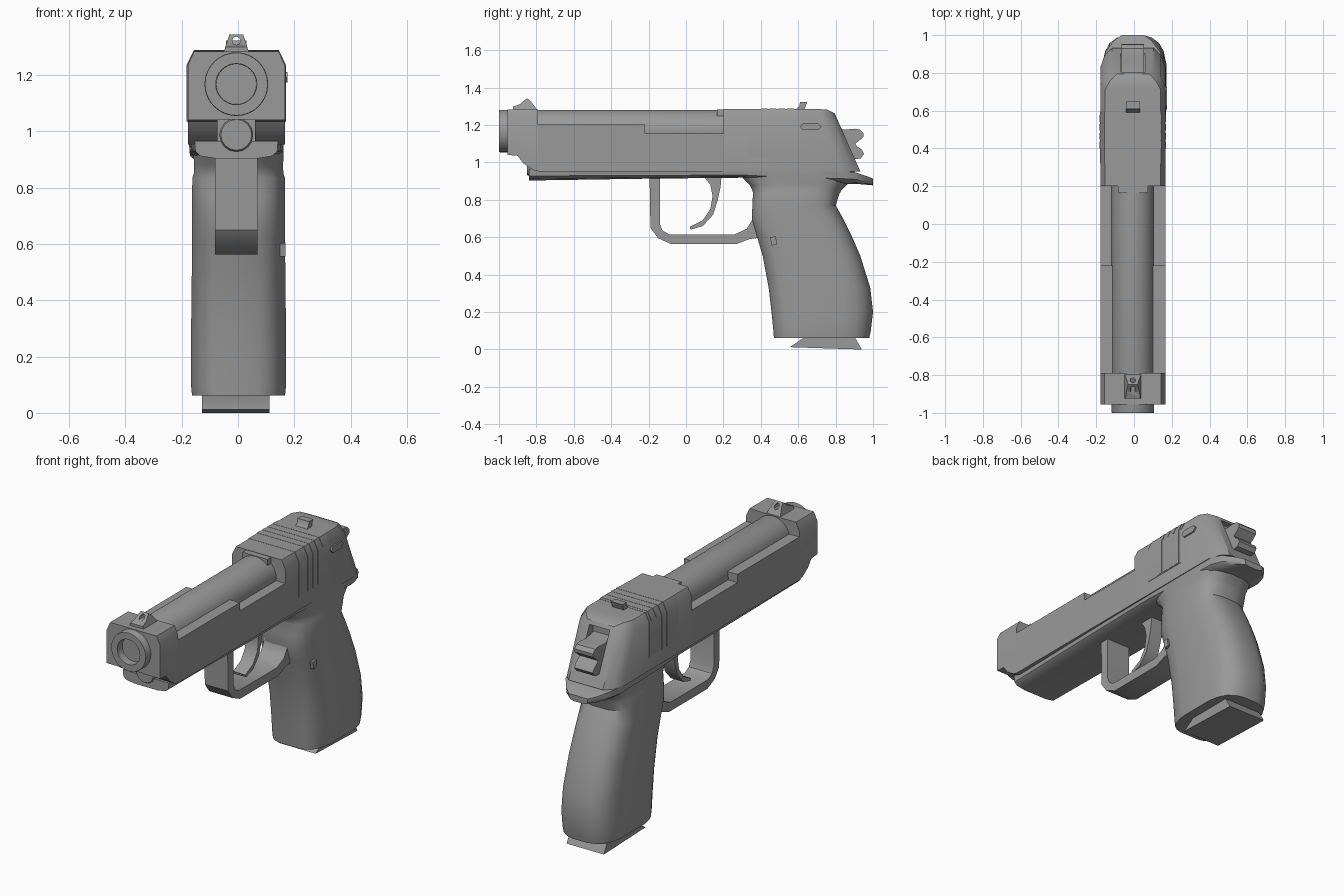
import bpy, bmesh, math

CX = -0.006   # centre line of the body
grey = bpy.data.materials.new("gunmetal grey")
grey.diffuse_color = (0.32, 0.32, 0.32, 1)


def finish(name, bm):
    bmesh.ops.recalc_face_normals(bm, faces=bm.faces)
    me = bpy.data.meshes.new(name)
    bm.to_mesh(me)
    bm.free()
    me.materials.append(grey)
    ob = bpy.data.objects.new(name, me)
    bpy.context.collection.objects.link(ob)
    return ob


def loft(name, rings, cx=CX):
    """Skin a list of equal-length closed rings and cap both ends."""
    bm = bmesh.new()
    vs = [[bm.verts.new((x + cx, y, z)) for x, y, z in r] for r in rings]
    n = len(vs[0])
    for a, b in zip(vs, vs[1:]):
        for i in range(n):
            j = (i + 1) % n
            bm.faces.new((a[i], a[j], b[j], b[i]))
    bm.faces.new(vs[0])
    bm.faces.new(vs[-1])
    return finish(name, bm)


def prism(name, pts, x0, x1):
    """Extrude a side profile of (y, z) points across x."""
    return loft(name, [[(x, y, z) for y, z in pts] for x in (x0, x1)])


def box(name, x0, x1, y0, y1, z0, z1):
    return prism(name, [(y0, z0), (y1, z0), (y1, z1), (y0, z1)], x0, x1)


def mirrored(half):
    """Half outline (x >= 0) to a full closed outline."""
    return half + [(-p[0],) + tuple(p[1:]) for p in reversed(half)]


def turned(name, prof, cz, seg=32):
    """Lathe (radius, y) points round a lengthwise axis."""
    return loft(name, [[(r * math.cos(2 * math.pi * i / seg), y, cz + r * math.sin(2 * math.pi * i / seg))
                        for i in range(seg)] for r, y in prof])


def cut(target, cutter):
    mod = target.modifiers.new("cut", 'BOOLEAN')
    mod.object, mod.operation, mod.solver = cutter, 'DIFFERENCE', 'EXACT'
    bpy.context.view_layer.objects.active = target
    bpy.ops.object.modifier_apply(modifier="cut")
    bpy.data.objects.remove(cutter)


# Slide nose: chamfered top, rising chin, open channel underneath
def nose_ring(y, bot):
    return [(x, y, z) for x, z in mirrored([(0.172, bot), (0.172, 1.235), (0.15, 1.283)])]


nose = loft("slide_nose", [nose_ring(y, b) for y, b in
                           [(-0.955, 1.04), (-0.9, 1.035), (-0.87, 0.995), (-0.82, 0.96), (-0.79, 0.952)]])
cut(nose, box("rod_channel", -0.066, 0.066, -1.0, -0.7, 0.9, 1.042))

# Slide side rails below the open top
prism("slide_rails", [(-0.79, 0.952), (0.2, 0.952), (0.2, 1.155), (-0.22, 1.155),
                      (-0.22, 1.203), (-0.79, 1.203)], -0.172, 0.172)


# Rear slide: closed block whose back end leans forward and narrows
def rear_ring(ytop, ybot, w, top):
    out = []
    for x, z in mirrored([(w, 0.952), (w, top - 0.05), (w - 0.025, top)]):
        t = (z - 0.952) / (1.285 - 0.952)
        out.append((x, ybot + (ytop - ybot) * t, z))
    return out


rear = loft("rear_slide", [rear_ring(0.2, 0.2, 0.172, 1.285), rear_ring(0.71, 0.83, 0.172, 1.285),
                           rear_ring(0.755, 0.895, 0.148, 1.282), rear_ring(0.785, 0.932, 0.11, 1.262)])
cut(rear, box("hammer_slot", -0.065, 0.065, 0.77, 1.1, 1.02, 1.24))

# Barrel with open bore, and its locking hood
turned("barrel", [(0.113, 0.2), (0.113, -0.994), (0.111, -1.0), (0.073, -1.0), (0.068, -0.85)], 1.167)
box("barrel_hood", -0.08, 0.08, 0.165, 0.2, 1.2, 1.283)
turned("guide_rod", [(0.06, -0.7), (0.06, -0.84), (0.055, -0.85)], 0.987, 16)


# Frame under the slide, ending in the rear tang
def frame_ring(y, bot, w, top=0.955):
    h = top - bot
    return [(x, y, z) for x, z in mirrored([(w, top), (w * 0.98, top - 0.6 * h),
                                            (w * 0.86, top - 0.86 * h), (w * 0.5, bot)])]


loft("frame", [frame_ring(y, b, w, t) for y, b, w, t in
               [(-0.84, 0.903, 0.148, 0.965), (-0.2, 0.913, 0.16, 0.955), (0.3, 0.918, 0.166, 0.955),
                (0.5, 0.9, 0.168, 0.955), (0.84, 0.885, 0.168, 0.955), (0.91, 0.885, 0.145, 0.945),
                (0.97, 0.88, 0.1, 0.925), (1.0, 0.877, 0.06, 0.913)]])

# Grip: stacked rounded sections (z, front y, rear y, half width)
levels = [(0.95, 0.28, 0.9, 0.16), (0.92, 0.30, 0.90, 0.16), (0.88, 0.34, 0.86, 0.158),
          (0.85, 0.355, 0.83, 0.159), (0.835, 0.358, 0.822, 0.164), (0.77, 0.355, 0.80, 0.165),
          (0.70, 0.352, 0.84, 0.165), (0.62, 0.375, 0.88, 0.165), (0.5, 0.41, 0.932, 0.166),
          (0.33, 0.442, 0.985, 0.168), (0.2, 0.457, 1.0, 0.169), (0.1, 0.467, 0.988, 0.169),
          (0.062, 0.47, 0.98, 0.165)]
section = [(0.0, 0.4), (0.02, 0.6), (0.06, 0.77), (0.12, 0.88), (0.2, 0.95), (0.27, 1.0), (0.72, 1.0),
           (0.84, 0.92), (0.92, 0.78), (0.975, 0.55), (1.0, 0.28)]
loft("grip", [[(x, y, z) for x, y in mirrored([(w * k, yf + (yr - yf) * t) for t, k in section])]
              for z, yf, yr, w in levels], cx=0.002)

# Magazine base
prism("magazine_base", [(0.555, 0.012), (0.92, 0.0), (0.94, 0.0), (0.9, 0.07), (0.64, 0.07)], -0.122, 0.118)

# Trigger guard
prism("trigger_guard", [(-0.195, 0.93), (-0.19, 0.65), (-0.15, 0.595), (-0.08, 0.563), (0.27, 0.563),
                        (0.34, 0.59), (0.42, 0.6), (0.4, 0.75), (0.365, 0.75), (0.352, 0.69),
                        (0.325, 0.645), (0.26, 0.615), (-0.09, 0.615), (-0.125, 0.635),
                        (-0.14, 0.67), (-0.14, 0.93)], -0.075, 0.075)

# Trigger
prism("trigger", [(0.09, 0.93), (0.13, 0.88), (0.142, 0.82), (0.13, 0.75), (0.09, 0.69), (0.02, 0.655),
                  (0.025, 0.64), (0.09, 0.66), (0.145, 0.72), (0.17, 0.8), (0.185, 0.87), (0.19, 0.93)],
      -0.04, 0.04)

# Hammer with two rounded lobes
prism("hammer", [(0.76, 1.03), (0.91, 1.018), (0.935, 1.022), (0.952, 1.045), (0.94, 1.068), (0.915, 1.085),
                 (0.905, 1.1), (0.925, 1.115), (0.948, 1.135), (0.95, 1.155), (0.93, 1.175), (0.9, 1.18),
                 (0.85, 1.175), (0.76, 1.19)], -0.06, 0.06)

# Front sight: tapered post with a hole through it
post = [(-0.925, 1.28), (-0.925, 1.298), (-0.89, 1.31), (-0.85, 1.343), (-0.828, 1.325), (-0.795, 1.28)]
sight = loft("front_sight", [[(s * (0.045 - 0.32 * (z - 1.28)), y, z) for y, z in post] for s in (-1, 1)])
cut(sight, turned("sight_hole", [(0.015, -1.0), (0.015, -0.7)], 1.321, 8))

# Rear sight: leaning block
prism("rear_sight", [(0.585, 1.28), (0.605, 1.3), (0.61, 1.322), (0.648, 1.322), (0.632, 1.28)], -0.037, 0.037)


# Raised band on the rear slide with shallow grip ribs on both sides
def band(name, y0, y1, e, bot):
    outline = mirrored([(0.172 + e, bot), (0.172 + e, 1.236), (0.147 + e, 1.285 + e * 0.6)])
    return loft(name, [[(x, y, z) for x, z in outline] for y in (y0, y1)])


band("slide_band", 0.32, 0.595, 0.002, 1.03)
for i in range(4):
    y = 0.4 + i * 0.047
    band(f"slide_rib_{i + 1}", y, y + 0.036, 0.004, 1.035)

# Safety lever and magazine release on the right
prism("safety_lever", [(0.61, 1.19), (0.625, 1.21), (0.705, 1.21), (0.725, 1.19), (0.705, 1.172), (0.625, 1.172)],
      0.15, 0.181)
prism("magazine_release", [(0.45, 0.6), (0.48, 0.605), (0.487, 0.56), (0.458, 0.556)], 0.12, 0.174)

# Smooth shading with sharp edges kept
bpy.ops.object.select_all(action='SELECT')
bpy.context.view_layer.objects.active = rear
bpy.ops.object.shade_smooth_by_angle(angle=math.radians(35))
